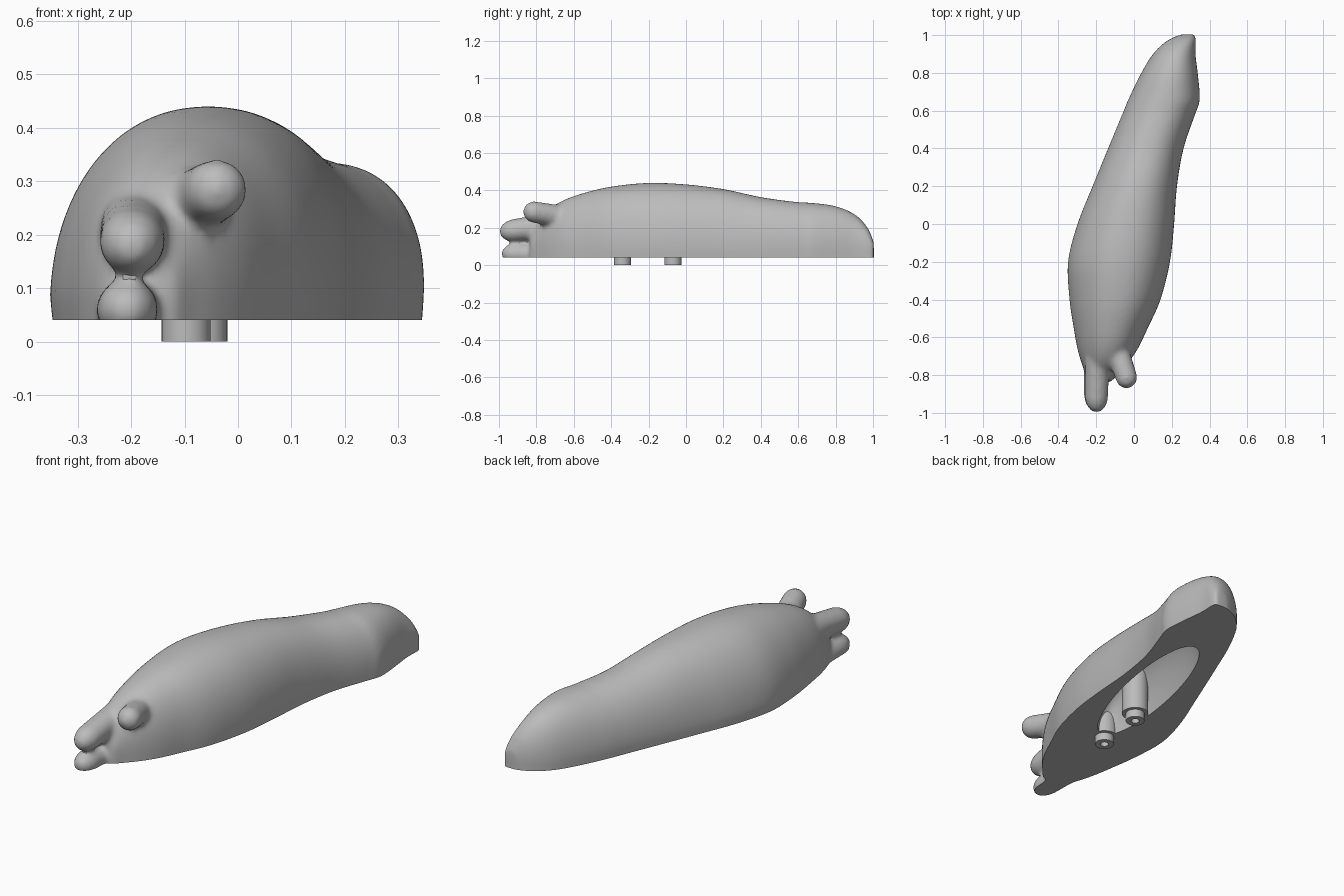
import bpy, bmesh
from math import sin, cos, pi, atan2, copysign
from mathutils import Vector, Matrix

cube = bpy.data.objects.get("Cube")
if cube:
    bpy.data.objects.remove(cube)

BASE = 0.04  # height of the flat underside

grey = bpy.data.materials.new("plain_grey")
grey.use_nodes = True
colour = (0.5, 0.5, 0.5, 1)
grey.diffuse_color = colour
grey.node_tree.nodes["Principled BSDF"].inputs["Base Color"].default_value = colour


def make_object(name, bm):
    bmesh.ops.recalc_face_normals(bm, faces=bm.faces)
    mesh = bpy.data.meshes.new(name)
    bm.to_mesh(mesh)
    bm.free()
    mesh.materials.append(grey)
    obj = bpy.data.objects.new(name, mesh)
    bpy.context.collection.objects.link(obj)
    return obj


def activate(obj):
    bpy.ops.object.select_all(action='DESELECT')
    obj.select_set(True)
    bpy.context.view_layer.objects.active = obj


def spline(points, steps):
    """Smooth curve through all the points."""
    pts = [points[0]] + points + [points[-1]]
    out = []
    for a, b, c, d in zip(pts, pts[1:], pts[2:], pts[3:]):
        for i in range(steps):
            t = i / steps
            out.append([0.5 * (2 * q + (r - p) * t + (2 * p - 5 * q + 4 * r - s) * t * t
                               + (3 * q - p - 3 * r + s) * t ** 3)
                        for p, q, r, s in zip(a, b, c, d)])
    return out + [list(points[-1])]


def add_feeler(bm, root, tip, radius, flare=1.05, nose=1.0):
    """Rounded finger from root to tip; nose stretches the rounded end."""
    root, tip = Vector(root), Vector(tip)
    axis = tip - root
    turn = axis.to_track_quat('Z', 'Y').to_matrix().to_4x4()
    verts = bmesh.ops.create_uvsphere(bm, u_segments=32, v_segments=17, radius=radius)["verts"]
    for v in verts:
        if v.co.z < -1e-5:
            v.co = Vector((v.co.x * flare, v.co.y * flare, v.co.z - axis.length))
        else:
            v.co.z *= nose
    bmesh.ops.transform(bm, matrix=Matrix.Translation(tip) @ turn, verts=verts)


# Body stations from head to tail: y, right side x, left side x, top height
stations = [
    (-0.835, -0.23, -0.12, 0.15), (-0.79, -0.257, -0.08, 0.235),
    (-0.74, -0.277, -0.035, 0.295), (-0.66, -0.30, 0.02, 0.345),
    (-0.55, -0.32, 0.073, 0.385), (-0.4, -0.342, 0.14, 0.42),
    (-0.2, -0.35, 0.19, 0.44), (0.0, -0.30, 0.212, 0.432),
    (0.2, -0.22, 0.227, 0.407), (0.4, -0.138, 0.262, 0.364),
    (0.58, -0.063, 0.323, 0.339), (0.66, -0.03, 0.348, 0.334),
    (0.79, 0.033, 0.338, 0.318), (0.9, 0.1, 0.325, 0.274),
    (0.97, 0.175, 0.327, 0.203), (1.004, 0.25, 0.325, 0.125),
]


def section(lo, hi, y, top):
    """Full arch leaning slightly to the left side, tucked in at the base."""
    mid, half, waist, power = (lo + hi) / 2, (hi - lo) / 2, 0.085, 2 / 2.15
    lean = half * 0.07
    ring = []
    for i in range(33):
        c, s = cos(pi * i / 32), max(sin(pi * i / 32), 0)
        ring.append((mid + lean * s + half * copysign(abs(c) ** power, c), y,
                     waist + (top - waist) * s ** power))
    tuck = half * 0.06
    return ring + [(lo + tuck, y, -0.06), (hi - tuck, y, -0.06)]


bm = bmesh.new()
rings = [[bm.verts.new(p) for p in section(lo, hi, y, top)]
         for y, lo, hi, top in spline(stations, 5)]
for r, s in zip(rings, rings[1:]):
    for i in range(len(r)):
        j = (i + 1) % len(r)
        bm.faces.new((r[i], r[j], s[j], s[i]))
bm.faces.new(rings[0])
bm.faces.new(rings[-1])

# Two fingers at the mouth and one eye stalk
add_feeler(bm, (-0.194, -0.72, 0.215), (-0.198, -0.91, 0.187), 0.062, nose=1.45)
add_feeler(bm, (-0.205, -0.74, 0.056), (-0.207, -0.905, 0.06), 0.058, nose=1.45)
add_feeler(bm, (-0.08, -0.69, 0.262), (-0.04, -0.813, 0.284), 0.058)
body = make_object("body", bm)

# Cutter below the underside
bm = bmesh.new()
bmesh.ops.create_cube(bm, size=4, matrix=Matrix.Translation((0, 0, BASE - 2)))
ground_cutter = make_object("underside_cutter", bm)

# Cutter for the long hollow in the underside
bm = bmesh.new()
shape = (Matrix.Translation((0.03, 0.145, BASE)) @ Matrix.Rotation(-atan2(0.21, 0.94), 4, 'Z')
         @ Matrix.Diagonal((0.125, 0.48, 0.27, 1)))
bmesh.ops.create_uvsphere(bm, u_segments=64, v_segments=32, radius=1, matrix=shape)
hollow_cutter = make_object("hollow_cutter", bm)

# Blend the parts into one skin, then cut
remesh = body.modifiers.new("blend", 'REMESH')
remesh.mode = 'VOXEL'
remesh.voxel_size = 0.011
smooth = body.modifiers.new("soften", 'SMOOTH')
smooth.factor = 0.5
smooth.iterations = 15
for cutter in (ground_cutter, hollow_cutter):
    cutter.hide_render = True
    cut = body.modifiers.new("cut", 'BOOLEAN')
    cut.operation = 'DIFFERENCE'
    cut.solver = 'EXACT'
    cut.object = cutter
activate(body)
bpy.ops.object.convert(target='MESH')
bpy.ops.object.shade_smooth_by_angle(angle=0.7)
for cutter in (ground_cutter, hollow_cutter):
    bpy.data.objects.remove(cutter)

# Screw posts: a pillar in the hollow with a narrower drilled peg below
profile = [(0, 0.03), (0.02, 0.03), (0.02, 0), (0.046, 0), (0.046, BASE),
           (0.064, BASE), (0.064, 0.33), (0, 0.33)]
for name, x, y in (("front_post", -0.097, -0.34), ("rear_post", -0.066, -0.07)):
    bm = bmesh.new()
    verts = [bm.verts.new((r, 0, z)) for r, z in profile]
    edges = [bm.edges.new(pair) for pair in zip(verts, verts[1:])]
    bmesh.ops.spin(bm, geom=verts + edges, cent=(0, 0, 0), axis=(0, 0, 1),
                   angle=2 * pi, steps=32)
    bmesh.ops.remove_doubles(bm, verts=bm.verts, dist=1e-4)
    post = make_object(name, bm)
    post.location = (x, y, 0)
    activate(post)
    bpy.ops.object.shade_smooth_by_angle(angle=0.6)
